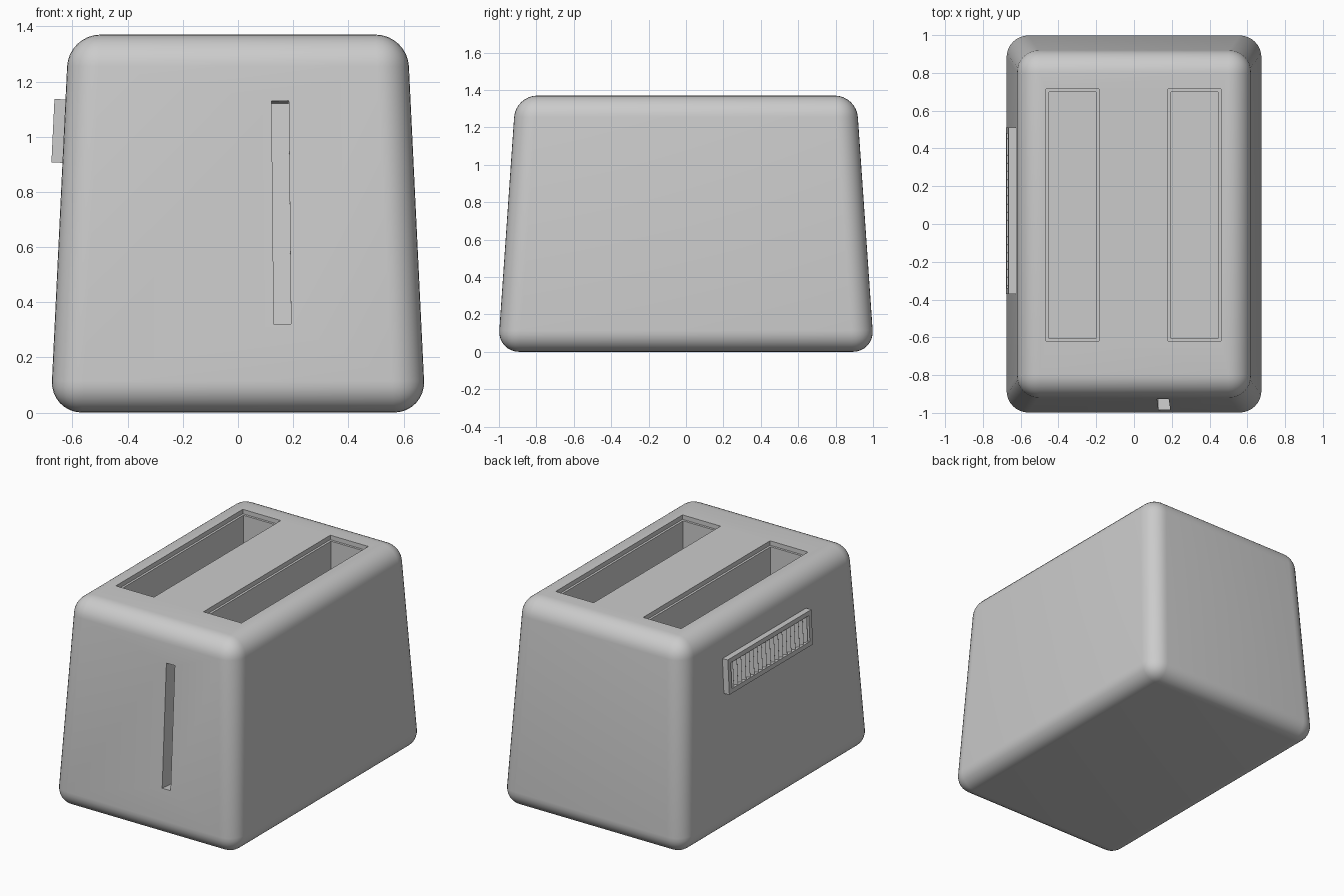
import bpy, bmesh, math
from mathutils import Matrix, Vector

if "Cube" in bpy.data.objects:
    bpy.data.objects.remove(bpy.data.objects["Cube"])

H = 1.37                       # body height
BX, TX = 0.680, 0.614          # half widths at bottom / top
BY, TY = 1.006, 0.911          # half depths at bottom / top
TILT_X = math.atan((BX - TX) / H)
TILT_Y = math.atan((BY - TY) / H)


def finish(bm, name):
    bmesh.ops.recalc_face_normals(bm, faces=bm.faces)
    mesh = bpy.data.meshes.new(name)
    bm.to_mesh(mesh)
    bm.free()
    ob = bpy.data.objects.new(name, mesh)
    bpy.context.collection.objects.link(ob)
    return ob


def add_box(bm, centre, size, matrix=Matrix(), turn=0.0):
    m = (matrix @ Matrix.Translation(centre) @ Matrix.Rotation(turn, 4, 'Z')
         @ Matrix.Diagonal((*size, 1)))
    bmesh.ops.create_cube(bm, size=1, matrix=m)


def activate(ob):
    bpy.ops.object.select_all(action='DESELECT')
    bpy.context.view_layer.objects.active = ob
    ob.select_set(True)


def cut(ob, cutter):
    activate(ob)
    mod = ob.modifiers.new("cut", 'BOOLEAN')
    mod.operation, mod.solver, mod.object = 'DIFFERENCE', 'EXACT', cutter
    bpy.ops.object.modifier_apply(modifier=mod.name)
    bpy.data.objects.remove(cutter)


# Tapered rounded body
bm = bmesh.new()
bmesh.ops.create_cube(bm, size=2)
for v in bm.verts:
    top = v.co.z > 0
    v.co = Vector((v.co.x * (TX if top else BX), v.co.y * (TY if top else BY), H if top else 0))
bmesh.ops.bevel(bm, geom=bm.edges[:], offset=0.115, segments=8, profile=0.5, affect='EDGES')
body = finish(bm, "toaster_body")

# Two bread slots, each with a shallow step just below the rim
FLOOR, STEP = 0.30, 0.03
for i, cx in enumerate((-0.325, 0.32)):
    bm = bmesh.new()
    add_box(bm, (cx, 0.047, H), (0.28, 1.335, 2 * STEP))
    cut(body, finish(bm, f"slot_rim_cutter_{i}"))
    bm = bmesh.new()
    add_box(bm, (cx, 0.047, (FLOOR + H + 0.1) / 2), (0.25, 1.305, H + 0.1 - FLOOR))
    cut(body, finish(bm, f"slot_cutter_{i}"))

# Lever slit, cut square to the leaning front
slit_z = 0.725
slit = (Matrix.Translation((0.157, -(BY - slit_z * math.tan(TILT_Y)), slit_z))
        @ Matrix.Rotation(-TILT_Y, 4, 'X') @ Matrix.Rotation(-0.01, 4, 'Y'))
bm = bmesh.new()
add_box(bm, (0, 0, 0), (0.062, 0.28, 0.812), slit)
cut(body, finish(bm, "slit_cutter"))
activate(body)
bpy.ops.object.shade_smooth_by_angle(angle=math.radians(30))

# Vent frame on the left side, lying along the sloped wall
L, W, RIM, OUT = 0.88, 0.23, 0.03, 0.04
vent_z = 1.02
vent = (Matrix.Translation((-(BX - vent_z * math.tan(TILT_X)), 0.07, vent_z))
        @ Matrix.Rotation(TILT_X, 4, 'Y'))
bm = bmesh.new()
add_box(bm, (-OUT / 2 + 0.01, 0, 0), (OUT + 0.02, L, W), vent)
frame = finish(bm, "vent_frame")
bm = bmesh.new()
add_box(bm, (-OUT / 2, 0, 0), (OUT * 3, L - 2 * RIM, W - 2 * RIM), vent)
cut(frame, finish(bm, "vent_cutter"))

# Angled vent slats
bm = bmesh.new()
N = 19
pitch = (L - 2 * RIM) / N
for i in range(N):
    y = (i - (N - 1) / 2) * pitch
    add_box(bm, (-0.014, y, 0), (0.042, 0.012, W - 2 * RIM), vent, math.radians(35))
finish(bm, "vent_slats")
